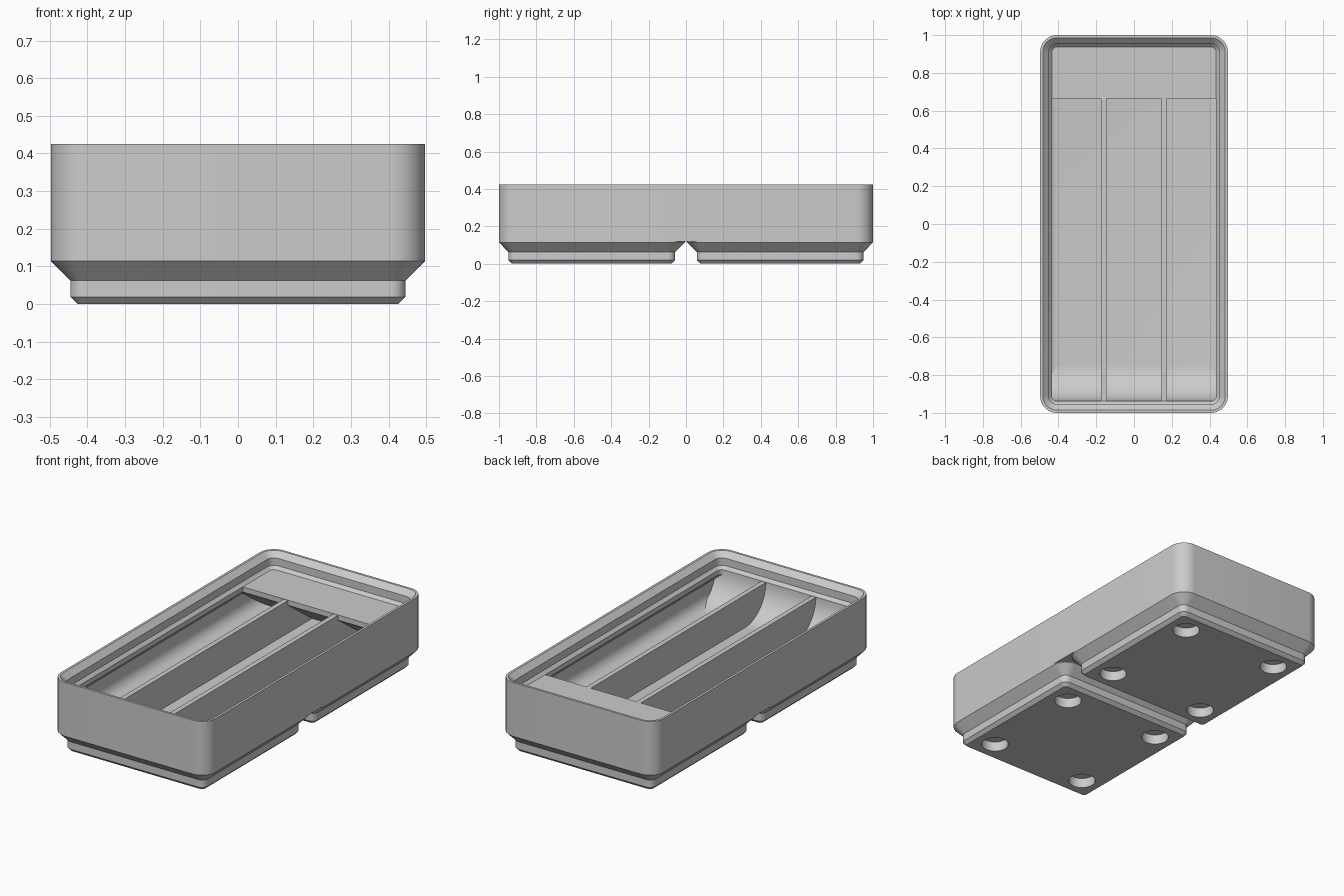
import bpy, bmesh, math

cube = bpy.data.objects.get("Cube")
if cube:
    bpy.data.objects.remove(cube, do_unlink=True)

grey = bpy.data.materials.new("light_grey")
grey.use_nodes = True
COLOUR = (0.6, 0.6, 0.6, 1)
grey.diffuse_color = COLOUR
for node in grey.node_tree.nodes:
    if node.type == 'BSDF_PRINCIPLED':
        node.inputs["Base Color"].default_value = COLOUR

HX, HY, FOOT, CORNER = 0.497, 1.0, 0.497, 0.09
FLOOR, BODY_Z, SHELF_Z, TOP = 0.145, 0.12, 0.335, 0.425
LIP, WALL = 0.0623, 0.023


def finish(name, bm):
    bmesh.ops.recalc_face_normals(bm, faces=bm.faces)
    mesh = bpy.data.meshes.new(name)
    bm.to_mesh(mesh)
    bm.free()
    mesh.materials.append(grey)
    obj = bpy.data.objects.new(name, mesh)
    bpy.context.collection.objects.link(obj)
    return obj


def smooth(obj):
    bpy.ops.object.select_all(action='DESELECT')
    obj.select_set(True)
    bpy.context.view_layer.objects.active = obj
    bpy.ops.object.shade_smooth_by_angle(angle=math.radians(30))


def rounded_rect(hx, hy, r, steps=10):
    points = []
    for k, (sx, sy) in enumerate(((1, 1), (-1, 1), (-1, -1), (1, -1))):
        for i in range(steps + 1):
            a = math.pi / 2 * (k + i / steps)
            points.append((sx * (hx - r) + r * math.cos(a),
                           sy * (hy - r) + r * math.sin(a)))
    return points


def loft(name, hx, hy, profile, cy=0):
    """Stack rounded rectangles given as (inset, z), capping both ends."""
    bm = bmesh.new()
    rings = []
    for inset, z in profile:
        outline = rounded_rect(hx - inset, hy - inset, max(CORNER - inset, 0.012))
        rings.append([bm.verts.new((x, y + cy, z)) for x, y in outline])
    for a, b in zip(rings, rings[1:]):
        for i in range(len(a)):
            j = (i + 1) % len(a)
            bm.faces.new((a[i], a[j], b[j], b[i]))
    bm.faces.new(rings[0])
    bm.faces.new(rings[-1])
    return finish(name, bm)


def extrude_x(name, profile, x0, x1):
    bm = bmesh.new()
    face = bm.faces.new([bm.verts.new((x0, y, z)) for y, z in profile])
    new = bmesh.ops.extrude_face_region(bm, geom=[face])["geom"]
    bmesh.ops.translate(bm, vec=(x1 - x0, 0, 0),
                        verts=[v for v in new if isinstance(v, bmesh.types.BMVert)])
    return finish(name, bm)


# Tray shell: outer wall, stacking lip, undercut, filleted floor
R = 0.067
shell = [(0, BODY_Z), (0, TOP), (0.014, TOP), (0.0455, 0.395), (0.0455, 0.352),
         (LIP, SHELF_Z), (LIP, 0.307), (WALL, 0.267)]
for i in range(9):
    a = math.pi / 2 * i / 8
    shell.append((WALL + R * (1 - math.cos(a)), FLOOR + R * (1 - math.sin(a))))
smooth(loft("tray_shell", HX, HY, shell))

# Stepped feet with round sockets underneath
foot_profile = [(0.0707, 0), (0.0515, 0.019), (0.0515, 0.062), (0, 0.114), (0, BODY_Z)]
for label, side in (("front", -1), ("back", 1)):
    cy = side * (HY - FOOT)
    foot = loft(label + "_foot", HX, FOOT, foot_profile, cy)
    for sx in (-1, 1):
        for sy in (-1, 1):
            bpy.ops.mesh.primitive_cylinder_add(
                vertices=40, radius=0.073, depth=0.114,
                location=(sx * 0.311, cy + sy * 0.311, 0))
            cutter = bpy.context.object
            cutter.name = "socket_cutter"
            cutter.hide_render = True
            cutter.data.materials.append(grey)
            mod = foot.modifiers.new("socket", 'BOOLEAN')
            mod.operation = 'DIFFERENCE'
            mod.solver = 'EXACT'
            mod.object = cutter
            bpy.context.view_layer.objects.active = foot
            bpy.ops.object.modifier_apply(modifier=mod.name)
            bpy.data.objects.remove(cutter, do_unlink=True)
    smooth(foot)

# Curved scoop along the front
rad = SHELF_Z - FLOOR
front = -HY + LIP
scoop = [(-0.96, SHELF_Z), (-0.96, FLOOR - 0.005), (front + rad, FLOOR - 0.005)]
for i in range(17):
    a = math.pi / 2 * i / 16
    scoop.append((front + rad * (1 - math.sin(a)), SHELF_Z - rad * math.cos(a)))
smooth(extrude_x("front_scoop", scoop, -0.468, 0.468))

# Label shelf with a sloping underside
shelf = [(0.665, SHELF_Z), (0.665, 0.305), (0.886, FLOOR), (0.96, FLOOR), (0.96, SHELF_Z)]
extrude_x("label_shelf", shelf, -0.468, 0.468)

# Two dividers
divider = [(-0.955, FLOOR - 0.005), (0.9, FLOOR - 0.005),
           (0.9, SHELF_Z - 0.002), (-0.955, SHELF_Z - 0.002)]
for label, x in (("right", -0.16), ("left", 0.16)):
    extrude_x(label + "_divider", divider, x - 0.0145, x + 0.0145)
